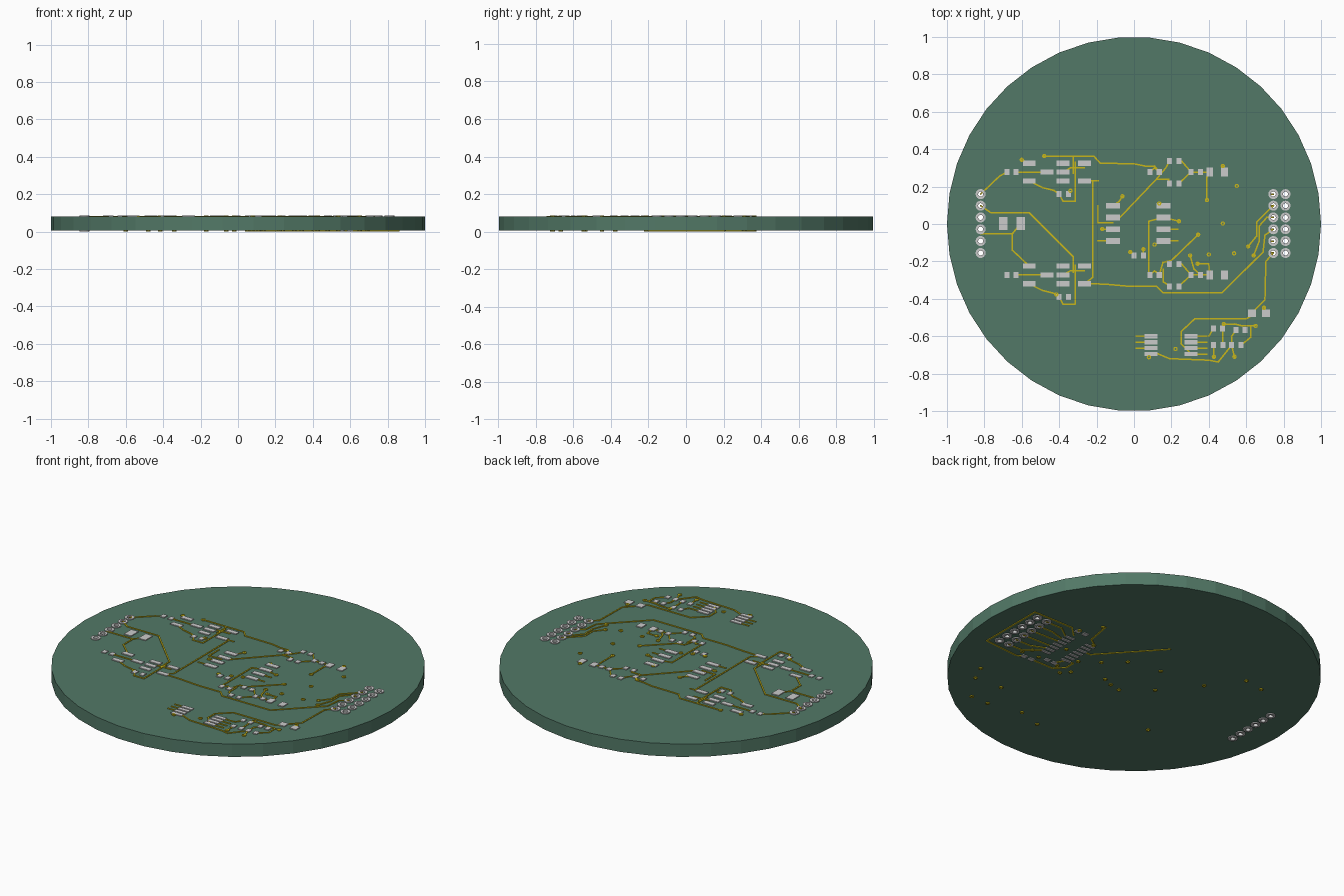
import bpy, bmesh, math
from mathutils import Matrix

ZB, ZT, TOP = 0.005, 0.08, 0.085      # board underside, board top, copper top
ROWS = [0.16, 0.098, 0.035, -0.028, -0.091, -0.155]
HEADERS = [(x, y) for x in (-0.82, 0.745, 0.81) for y in ROWS]


def material(name, rgb):
    m = bpy.data.materials.new(name)
    m.diffuse_color = (*rgb, 1)
    return m


GREEN = material("board_green", (0.085, 0.19, 0.135))
GOLD = material("copper_gold", (0.58, 0.47, 0.01))


def circle(c, r, n):
    return [(c[0] + r * math.cos(math.tau * i / n), c[1] + r * math.sin(math.tau * i / n))
            for i in range(n)]


def slab(name, loops, z0, z1, mat=None):
    """Filled 2D outline (nested loops become holes) extruded from z0 to z1."""
    cu = bpy.data.curves.new(name, 'CURVE')
    cu.dimensions, cu.fill_mode, cu.extrude = '2D', 'BOTH', (z1 - z0) / 2
    for loop in loops:
        s = cu.splines.new('POLY')
        s.points.add(len(loop) - 1)
        for p, (x, y) in zip(s.points, loop):
            p.co = (x, y, 0, 1)
        s.use_cyclic_u, s.use_smooth = True, False
    ob = bpy.data.objects.new(name, cu)
    ob.location.z = (z0 + z1) / 2
    bpy.context.collection.objects.link(ob)
    bpy.ops.object.select_all(action='DESELECT')
    ob.select_set(True)
    bpy.context.view_layer.objects.active = ob
    bpy.ops.object.convert(target='MESH')
    ob = bpy.context.view_layer.objects.active
    if mat:
        ob.data.materials.append(mat)
    return ob


def boxes(name, items, z0, z1, mat=None):
    """Many flat boxes (x, y, length, width, angle) as one object."""
    bm = bmesh.new()
    for x, y, l, w, a in items:
        bmesh.ops.create_cube(bm, size=1, matrix=Matrix.Translation((x, y, (z0 + z1) / 2))
                              @ Matrix.Rotation(a, 4, 'Z') @ Matrix.Diagonal((l, w, z1 - z0, 1)))
    me = bpy.data.meshes.new(name)
    bm.to_mesh(me)
    bm.free()
    if mat:
        me.materials.append(mat)
    bpy.context.collection.objects.link(bpy.data.objects.new(name, me))


def pads(name, w, h, points, z0=ZT, z1=TOP):
    boxes(name, [(x, y, w, h, 0) for x, y in points], z0, z1)


def traces(name, paths, z0=ZT, z1=TOP - 0.001, w=0.008):
    segs = []
    for path in paths:
        for (ax, ay), (bx, by) in zip(path, path[1:]):
            segs.append(((ax + bx) / 2, (ay + by) / 2, math.hypot(bx - ax, by - ay) + w * 0.8,
                         w, math.atan2(by - ay, bx - ax)))
    boxes(name, segs, z0, z1, GOLD)


def twice(points):
    """The upper circuit block repeats 0.55 lower."""
    return [(x, y - d) for d in (0, 0.55) for x, y in points]


def twice_paths(paths):
    return [[(x, y - d) for x, y in p] for d in (0, 0.55) for p in paths]


# board with through holes, and plated header rings
slab("board", [circle((0, 0), 1, 38)] + [circle(h, 0.016, 12) for h in HEADERS], ZB, ZT, GREEN)
slab("header_rings", [circle(h, r, 16) for h in HEADERS for r in (0.027, 0.0135)], 0, TOP)

# vias on both faces
VIAS = [(-.6, .343), (-.48, .363), (.475, .31), (.55, .203), (.39, .128), (.475, .003),
        (-.062, .148), (.135, .11), (.24, .015), (.11, -.11), (.343, -.057), (.3, -.168),
        (.34, -.212), (.4, -.163), (.535, -.157), (.61, -.12), (.64, -.168), (-.17, -.027),
        (.08, -.712), (.222, -.668), (.427, -.71), (.537, -.71), (.65, -.545), (.48, -.535),
        (.695, -.448), (-.02, -.15), (.05, -.135), (-.34, .178), (-.415, -.377)]
for side, z0, z1 in (("top", ZT, TOP), ("bottom", 0, ZB)):
    slab("vias_" + side, [circle(v, r, 10) for v in VIAS for r in (0.012, 0.005)], z0, z1, GOLD)

# repeated circuit blocks: wide, small and square pads
pads("transistor_pads", .068, .028, twice(
    [(-.56, .325), (-.56, .23), (-.38, .325), (-.38, .278), (-.38, .23), (-.465, .278),
     (-.265, .325), (-.265, .23)]))
pads("block_small_pads", .027, .032, twice(
    [(-.68, .278), (-.63, .278), (-.4, .16), (-.35, .16), (.085, .278), (.135, .278),
     (.19, .336), (.24, .336), (.19, .217), (.24, .217), (.305, .278), (.355, .278)]))
pads("block_square_pads", .037, .048, twice([(.405, .278), (.483, .278)]))

# single pads
pads("main_chip_pads", .076, .03, [(x, y) for x in (-.113, .157) for y in ROWS[1:5]])
pads("small_chip_pads", .07, .023,
     [(x, -.6 - .0317 * i) for x in (.09, .305) for i in range(4)])
pads("capacitor_pads", .046, .068, [(-.7, .003), (-.606, .003)])
pads("small_pads", .027, .032, [(0, -.168), (.05, -.168), (.425, -.558), (.473, -.558),
     (.545, -.568), (.593, -.568), (.425, -.648), (.475, -.648), (.522, -.648), (.572, -.648)])
pads("supply_pads", .042, .042, [(.63, -.477), (.705, -.477)])

# traces inside the repeated blocks
traces("block_traces", twice_paths([
    [(-.315, .33), (-.315, .122), (-.38, .122), (-.4, .16)],
    [(-.56, .23), (-.49, .195), (-.43, .18), (-.4, .16)],
    [(-.63, .278), (-.5, .278)], [(-.38, .278), (-.34, .3), (-.265, .3)],
    [(.085, .278), (.11, .3), (.135, .278)], [(.24, .336), (.255, .336), (.305, .278)],
    [(.24, .217), (.305, .278), (.405, .278)]]))

# left side and long traces
traces("left_traces", [
    [(-.82, .16), (-.72, .255), (-.68, .278)],
    [(-.82, .098), (-.765, .06), (-.56, .06), (-.325, -.175), (-.325, -.26)],
    [(-.82, -.052), (-.65, -.052), (-.65, -.14), (-.56, -.225)],
    [(-.65, -.052), (-.606, .003)], [(-.6, .343), (-.56, .325)],
    [(-.48, .363), (-.215, .363), (-.18, .325), (0, .322), (.06, .31), (.11, .31), (.135, .278)],
    [(-.325, .363), (-.325, .27)],
    [(-.265, .23), (-.19, .23)], [(-.22, .23), (-.22, -.285), (-.265, -.32)],
    [(-.265, -.318), (-.15, -.322), (-.03, -.333), (.12, -.333), (.155, -.368), (.47, -.368),
     (.69, -.15), (.7, -.06), (.745, -.028)]])

# traces around the main chip and right header
traces("centre_traces", [
    [(-.113, .035), (-.075, .035), (.12, .24), (.185, .24), (.19, .217)],
    [(.12, .24), (.17, .3), (.19, .336)],
    [(-.113, .098), (-.08, .12), (-.062, .148)],
    [(-.195, .098), (-.195, .008), (-.113, .008)], [(-.17, -.027), (-.113, -.027)],
    [(-.195, -.09), (-.113, -.09)],
    [(.157, .035), (.24, .015)], [(.157, -.027), (.235, -.027)], [(.157, -.09), (.235, -.09)],
    [(.135, .11), (.157, .098)], [(.157, .035), (.08, .015), (.08, -.272)],
    [(.05, -.168), (.05, -.135)], [(0, -.168), (-.02, -.15)],
    [(.135, -.272), (.155, -.205), (.2, -.195), (.343, -.057)],
    [(.157, -.24), (.157, -.31), (.19, -.33)],
    [(.3, -.168), (.32, -.24), (.355, -.272)], [(.34, -.212), (.4, -.212), (.405, -.26)],
    [(.405, .278), (.39, .25), (.39, .128)], [(.475, .31), (.483, .278)]])
traces("right_traces", [
    [(.61, -.12), (.655, -.065), (.655, .01), (.745, .098)],
    [(.64, -.168), (.67, -.09), (.67, -.01), (.71, .035), (.745, .035)],
    [(.745, -.155), (.705, -.2), (.7, -.405), (.63, -.477)],
    [(.63, -.49), (.6, -.507), (.325, -.507), (.252, -.575), (.252, -.64), (.305, -.695)],
    [(.09, -.695), (.13, -.695), (.19, -.72), (.4, -.728), (.45, -.738), (.522, -.648)],
    [(.4, -.6), (.425, -.558)], [(.425, -.648), (.427, -.71)], [(.473, -.558), (.475, -.648)],
    [(.522, -.648), (.537, -.71)], [(.48, -.535), (.54, -.535), (.58, -.545), (.65, -.545)],
    [(.545, -.568), (.522, -.6), (.522, -.648)],
    [(.572, -.648), (.625, -.605), (.625, -.55)], [(.695, -.448), (.705, -.477)]]
    + [[(.01, -.6 - .0317 * i), (.09, -.6 - .0317 * i)] for i in range(3)]
    + [[(.305, -.6 - .0317 * i), (.39, -.6 - .0317 * i)] for i in range(4)])

# underside: chip pads, small pads and traces
pads("underside_chip_pads", .06, .016,
     [(x, -.09 + .033 * i) for x in (.4, .54) for i in range(7)], 0, ZB)
pads("underside_small_pads", .032, .028,
     [(.6, -.2), (.55, -.2), (.43, -.15), (.48, -.15), (.5, .19), (.55, .19)], 0, ZB)
traces("underside_traces", [
    [(.54, .141), (.6, .2), (.86, .2), (.86, -.2), (.64, -.22), (.6, -.2)],
    [(.745, .16), (.64, .16), (.57, .108)], [(.745, .098), (.65, .098), (.57, .075)],
    [(.745, .035), (.57, .042)], [(.745, -.028), (.57, -.024)],
    [(.745, -.091), (.65, -.091), (.57, -.057)], [(.745, -.155), (.65, -.155), (.57, -.09)],
    [(.37, .042), (.34, .042), (.14, .26), (.05, .36)],
    [(.4, .141), (.44, .17), (.465, .316)],
    [(.55, -.2), (.4, -.2), (.35, -.15), (.35, -.09), (.4, -.09)],
    [(.43, -.15), (.4, -.09)]], 0.001, ZB)
